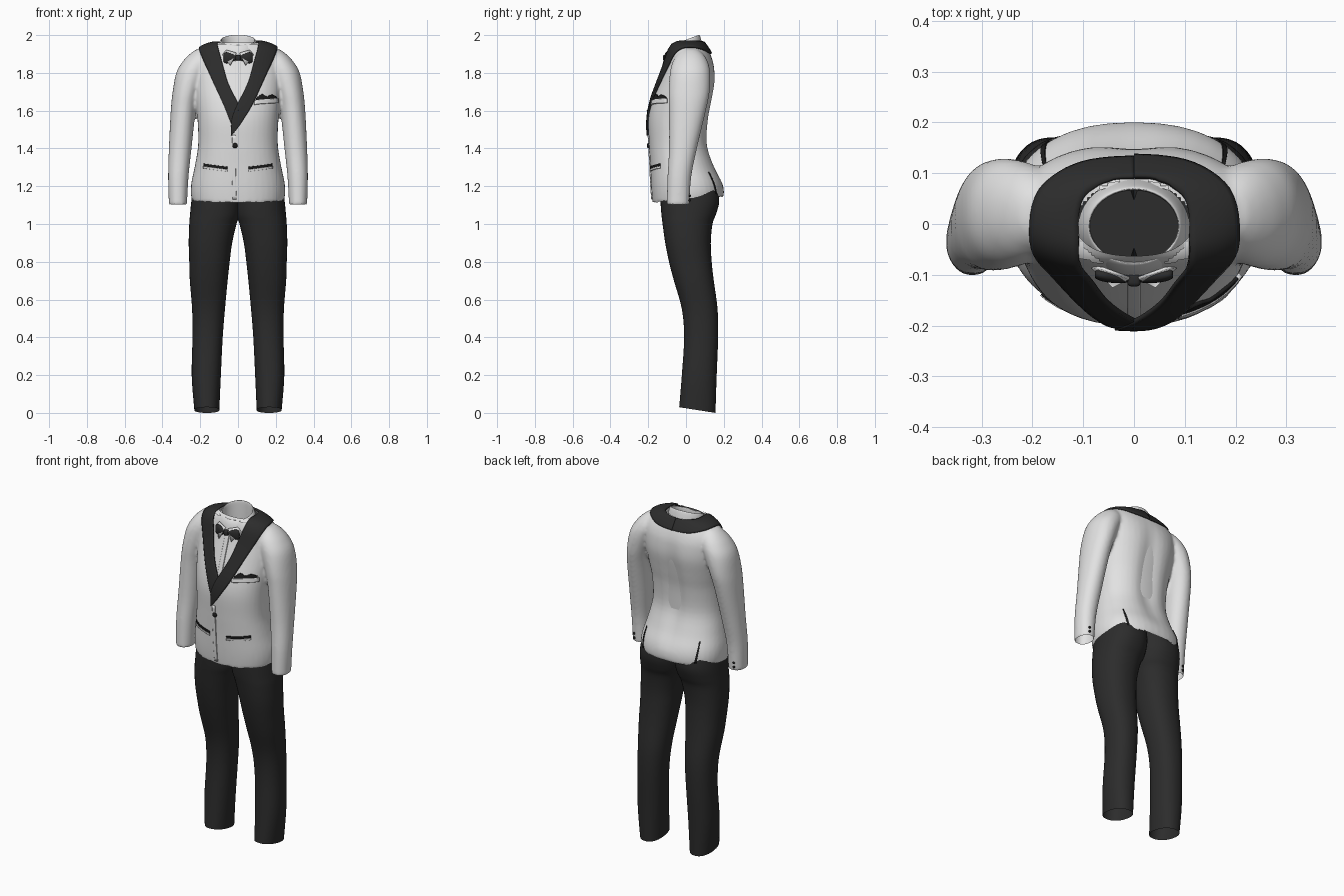
import bpy, bmesh, math
from mathutils import Vector
from mathutils.bvhtree import BVHTree

if "Cube" in bpy.data.objects:
    bpy.data.objects.remove(bpy.data.objects["Cube"])

def material(name, c):
    m = bpy.data.materials.new(name)
    m.diffuse_color = (c, c, c, 1)
    m.use_nodes = True
    m.node_tree.nodes["Principled BSDF"].inputs["Base Color"].default_value = m.diffuse_color
    return m

WHITE = material("white cloth", 0.76)
BLACK = material("black cloth", 0.025)
DARK = material("dark trim", 0.012)

def make(name, bm, mat, thick=0, recalc=True, angle=45):
    if recalc:
        bmesh.ops.recalc_face_normals(bm, faces=bm.faces)
    me = bpy.data.meshes.new(name)
    bm.to_mesh(me)
    ob = bpy.data.objects.new(name, me)
    bpy.context.collection.objects.link(ob)
    me.materials.append(mat)
    if thick:
        s = ob.modifiers.new("thickness", 'SOLIDIFY')
        s.thickness, s.offset = thick, -1
    bpy.ops.object.select_all(action='DESELECT')
    ob.select_set(True)
    bpy.context.view_layer.objects.active = ob
    bpy.ops.object.shade_smooth_by_angle(angle=math.radians(angle))
    return ob

def resample(rows, k):
    """Catmull-Rom between cross-section rows"""
    out = []
    for i in range(len(rows) - 1):
        a, b, c, d = (rows[max(i - 1, 0)], rows[i], rows[i + 1], rows[min(i + 2, len(rows) - 1)])
        for j in range(k):
            t = j / k
            out.append([0.5 * (2*q + (r - p)*t + (2*p - 5*q + 4*r - s)*t*t + (3*q - p - 3*r + s)*t**3)
                        for p, q, r, s in zip(a, b, c, d)])
    return out + [list(rows[-1])]

def loft(bm, rows, k=4, n=40, power=2.3, caps=True, side=1):
    """rows: z at front, centre x, half width, y front, y back, rise of z towards the back"""
    rings = []
    for z, cx, hw, yf, yb, rise in resample(rows, k):
        ring = []
        for i in range(n):
            a = 2 * math.pi * i / n
            c, s = math.cos(a), math.sin(a)
            u = math.copysign(abs(c) ** (2 / power), c)
            v = math.copysign(abs(s) ** (2 / power), s)
            ring.append(bm.verts.new((side * (cx + hw * u), (yf + yb) / 2 + v * (yb - yf) / 2,
                                      z + rise * (v + 1) / 2)))
        rings.append(ring)
    for p, q in zip(rings, rings[1:]):
        for i in range(n):
            j = (i + 1) % n
            bm.faces.new((p[i], p[j], q[j], q[i]))
    if caps:
        bm.faces.new(rings[0])
        bm.faces.new(rings[-1])

# ---- jacket: torso and sleeves fused into one smooth shell
torso = [(1.11, 0, .245, -.177, .198, .03), (1.16, 0, .250, -.182, .200, .02), (1.22, 0, .246, -.186, .188, .01),
         (1.31, 0, .228, -.190, .152, 0), (1.42, 0, .211, -.196, .120, 0), (1.55, 0, .214, -.200, .126, 0),
         (1.65, 0, .225, -.183, .143, 0), (1.75, 0, .236, -.150, .158, 0), (1.83, 0, .240, -.122, .153, 0),
         (1.88, 0, .238, -.107, .138, 0), (1.92, 0, .215, -.096, .118, 0), (1.945, 0, .18, -.086, .10, 0),
         (1.96, 0, .13, -.075, .09, 0)]
sleeve = [(1.10, .318, .048, -.102, .018, 0), (1.25, .316, .054, -.098, .028, 0), (1.40, .306, .060, -.090, .058, 0),
          (1.60, .290, .066, -.090, .105, 0), (1.70, .274, .072, -.092, .125, 0), (1.80, .245, .082, -.085, .128, 0),
          (1.86, .215, .078, -.070, .115, 0), (1.90, .200, .055, -.045, .09, 0), (1.925, .19, .03, -.02, .06, 0)]
bm = bmesh.new()
loft(bm, torso)
for s in (1, -1):
    loft(bm, sleeve, power=2.1, side=s)
raw = make("jacket_helper", bm, WHITE)
rm = raw.modifiers.new("fuse", 'REMESH')
rm.mode, rm.voxel_size = 'VOXEL', 0.008
fused = raw.evaluated_get(bpy.context.evaluated_depsgraph_get()).to_mesh()
jb = bmesh.new()
jb.from_mesh(fused)
bpy.data.objects.remove(raw)
for i in range(4):
    bmesh.ops.smooth_vert(jb, verts=jb.verts, factor=0.5, use_axis_x=True, use_axis_y=True, use_axis_z=True)
for v in jb.verts:   # spine hollow
    if v.co.y > .05 and 1.2 < v.co.z < 1.9:
        v.co.y -= .02 * math.exp(-(v.co.x / .06) ** 2) * math.sin((v.co.z - 1.2) / .7 * math.pi)
jb.normal_update()
JACKET = BVHTree.FromBMesh(jb)

def lapel_edge(z):
    pts = [(1.60, 0), (1.63, .012), (1.74, .058), (1.86, .095), (1.95, .115)]
    for (a, p), (b, q) in zip(pts, pts[1:]):
        if a <= z <= b:
            return p + (q - p) * (z - a) / (b - a)
    return 0

doomed = []
for f in jb.faces:
    c = f.calc_center_median()
    cap = c.z < 1.16 and f.normal.z < -.6
    vee = c.y < 0 and c.z > 1.62 and abs(c.x) < lapel_edge(c.z)
    neck = c.z > 1.88 and (c.x / .112) ** 2 + (c.y / .088) ** 2 < 1
    if cap or vee or neck:
        doomed.append(f)
bmesh.ops.delete(jb, geom=doomed, context='FACES')
make("jacket", jb, WHITE, recalc=False, angle=80)

# ---- shirt body inside the jacket
bm = bmesh.new()
loft(bm, [(z, 0, hw - .014, yf + .012, yb - .014, 0) for z, _, hw, yf, yb, _ in torso[4:]], caps=False)
bmesh.ops.recalc_face_normals(bm, faces=bm.faces)
SHIRT = BVHTree.FromBMesh(bm)
make("shirt", bm, WHITE, angle=80)

def patch(name, edge_a, edge_b, mat, lift=.008, thick=.008, tree=JACKET, k=6, m=8):
    """strip between two edges, wrapped on a surface; (x, z) points are seen from the front"""
    def snap(p):
        if len(p) == 2:
            hit = tree.ray_cast(Vector((p[0], -1, p[1])), Vector((0, 1, 0)))[0]
            return hit if hit else Vector((p[0], -.1, p[1]))
        return tree.find_nearest(Vector(p))[0]
    a = resample([tuple(snap(p)) for p in edge_a], k)
    b = resample([tuple(snap(p)) for p in edge_b], k)
    bm = bmesh.new()
    grid = []
    for p, q in zip(a, b):
        row = []
        for j in range(m + 1):
            co, no, _, _ = tree.find_nearest(Vector(p).lerp(Vector(q), j / m))
            row.append(bm.verts.new(co + no * lift))
        grid.append(row)
    for r, t in zip(grid, grid[1:]):
        for j in range(m):
            bm.faces.new((r[j], r[j + 1], t[j + 1], t[j]))
    bm.normal_update()
    mid = bm.faces[:][len(bm.faces) // 2]
    if mid.normal.dot(tree.find_nearest(mid.calc_center_median())[1]) < 0:
        bmesh.ops.reverse_faces(bm, faces=bm.faces)
    return make(name, bm, mat, thick, recalc=False)

# ---- lapels, running over the shoulder into the back collar
inner = [(-.008, 1.62), (.05, 1.74), (.085, 1.86), (.108, -.03, 1.945), (.10, .05, 1.955), (.05, .083, 1.955), (0, .088, 1.955)]
outer = [(.075, 1.63), (.125, 1.74), (.165, 1.83), (.20, -.03, 1.92), (.18, .06, 1.92), (.10, .108, 1.90), (0, .118, 1.895)]
flip = lambda pts: [(-p[0],) + p[1:] for p in pts]
patch("left_lapel", [(-.037, 1.47), (-.032, 1.55)] + inner, [(-.034, 1.468), (.01, 1.525)] + outer, BLACK, .011, .01)
patch("right_lapel", [(0, 1.60)] + flip(inner), [(-.035, 1.53)] + flip(outer), BLACK, .007)

# ---- front edge, pockets, vents
patch("front_edge", [(-.03, 1.47), (-.032, 1.3), (-.028, 1.13)], [(-.012, 1.47), (-.012, 1.3), (-.008, 1.13)], WHITE, .005, .006)
for s, name in ((1, "left"), (-1, "right")):
    x0, x1 = s * .055, s * .18
    patch(name + "_pocket_slit", [(x0, 1.290), (x1, 1.307)], [(x0, 1.303), (x1, 1.320)], DARK, .005, .006)
    patch(name + "_pocket_welt", [(x0, 1.278), (x1, 1.295)], [(x0, 1.289), (x1, 1.306)], WHITE, .007, .008)
    patch(name + "_vent", [(s * .185, .125, 1.28), (s * .18, .16, 1.16)],
          [(s * .18, .13, 1.28), (s * .168, .165, 1.16)], DARK, .003, .004)
patch("breast_welt", [(.085, 1.630), (.205, 1.640)], [(.085, 1.652), (.205, 1.664)], WHITE, .010, .01)
patch("pocket_square", [(.095, 1.652), (.125, 1.655), (.15, 1.657), (.175, 1.66), (.2, 1.662)],
      [(.095, 1.666), (.125, 1.686), (.15, 1.674), (.175, 1.684), (.2, 1.672)], DARK, .007, .008)

# ---- shirt placket
patch("placket", [(-.013, 1.58), (-.013, 1.72), (-.013, 1.87)], [(.013, 1.58), (.013, 1.72), (.013, 1.87)],
      WHITE, .006, .007, SHIRT)

# ---- shirt collar, lower at the front, with two points
bm = bmesh.new()
loft(bm, [(1.89, 0, .110, -.102, .088, .05), (1.925, 0, .102, -.092, .079, .055), (1.945, 0, .092, -.080, .072, .055),
          (1.940, 0, .087, -.075, .067, .055), (1.90, 0, .086, -.074, .066, .05), (1.85, 0, .086, -.074, .066, .04)],
     power=2, caps=False)
make("collar", bm, WHITE, angle=80)
bm = bmesh.new()
for s in (1, -1):
    bm.faces.new([bm.verts.new((s * x, y, z)) for x, y, z in
                  ((.008, -.104, 1.905), (.04, -.12, 1.838), (.082, -.082, 1.895), (.06, -.085, 1.92))])
make("collar_points", bm, WHITE, .006)

# ---- bow tie: lofted wings turned sideways, plus a knot
bm = bmesh.new()
half = [(.008, .012, .008), (.03, .020, .012), (.055, .029, .013), (.072, .027, .010), (.077, .018, .006)]
rows = [(-x, 0, h, -d, d, 0) for x, h, d in reversed(half)] + [(x, 0, h, -d, d, 0) for x, h, d in half]
loft(bm, rows, k=3, n=20)
for v in bm.verts:
    x, y, z = v.co
    v.co = (z, y - .108 + abs(z) * .12, x + 1.880)
make("bow_tie", bm, BLACK)

def block(name, loc, size, mat):
    bm = bmesh.new()
    bmesh.ops.create_cube(bm, size=1)
    bmesh.ops.scale(bm, vec=size, verts=bm.verts)
    bmesh.ops.bevel(bm, geom=bm.edges[:], offset=min(size) * .3, segments=3, affect='EDGES', profile=.5)
    bmesh.ops.translate(bm, vec=loc, verts=bm.verts)
    make(name, bm, mat)

block("bow_knot", (0, -.110, 1.880), (.026, .026, .030), BLACK)

# ---- buttons
def button(name, loc, r, squash):
    bm = bmesh.new()
    bmesh.ops.create_uvsphere(bm, u_segments=16, v_segments=8, radius=r)
    bmesh.ops.scale(bm, vec=squash, verts=bm.verts)
    bmesh.ops.translate(bm, vec=loc, verts=bm.verts)
    make(name, bm, DARK)

front = JACKET.ray_cast(Vector((-.016, -1, 1.415)), Vector((0, 1, 0)))[0]
button("front_button", front + Vector((0, -.004, 0)), .014, (1, .6, 1))
for s in (1, -1):
    for z in (1.125, 1.15):
        p, n, _, _ = JACKET.find_nearest(Vector((s * .335, .03, z)))
        button("cuff_button", p + n * .002, .007, (1, 1, 1))

# ---- trousers
leg = [(.03, .165, .066, -.036, .156, -.03), (.20, .168, .077, -.022, .162, -.01), (.40, .161, .080, -.010, .170, 0),
       (.55, .156, .087, -.022, .167, 0), (.70, .155, .100, -.064, .147, 0), (.80, .151, .107, -.090, .136, 0),
       (.90, .146, .115, -.110, .131, 0), (1.0, .133, .125, -.124, .140, 0), (1.05, .122, .132, -.130, .158, 0),
       (1.12, .115, .132, -.135, .176, 0), (1.20, .110, .125, -.135, .165, 0), (1.27, .105, .110, -.13, .13, 0)]
bm = bmesh.new()
for s in (1, -1):
    loft(bm, leg, power=2.25, side=s)
open_hems = [f for f in bm.faces if len(f.verts) > 4 and f.calc_center_median().z < .1]
bmesh.ops.recalc_face_normals(bm, faces=bm.faces)
bmesh.ops.delete(bm, geom=open_hems, context='FACES_ONLY')
make("trousers", bm, BLACK, recalc=False)
